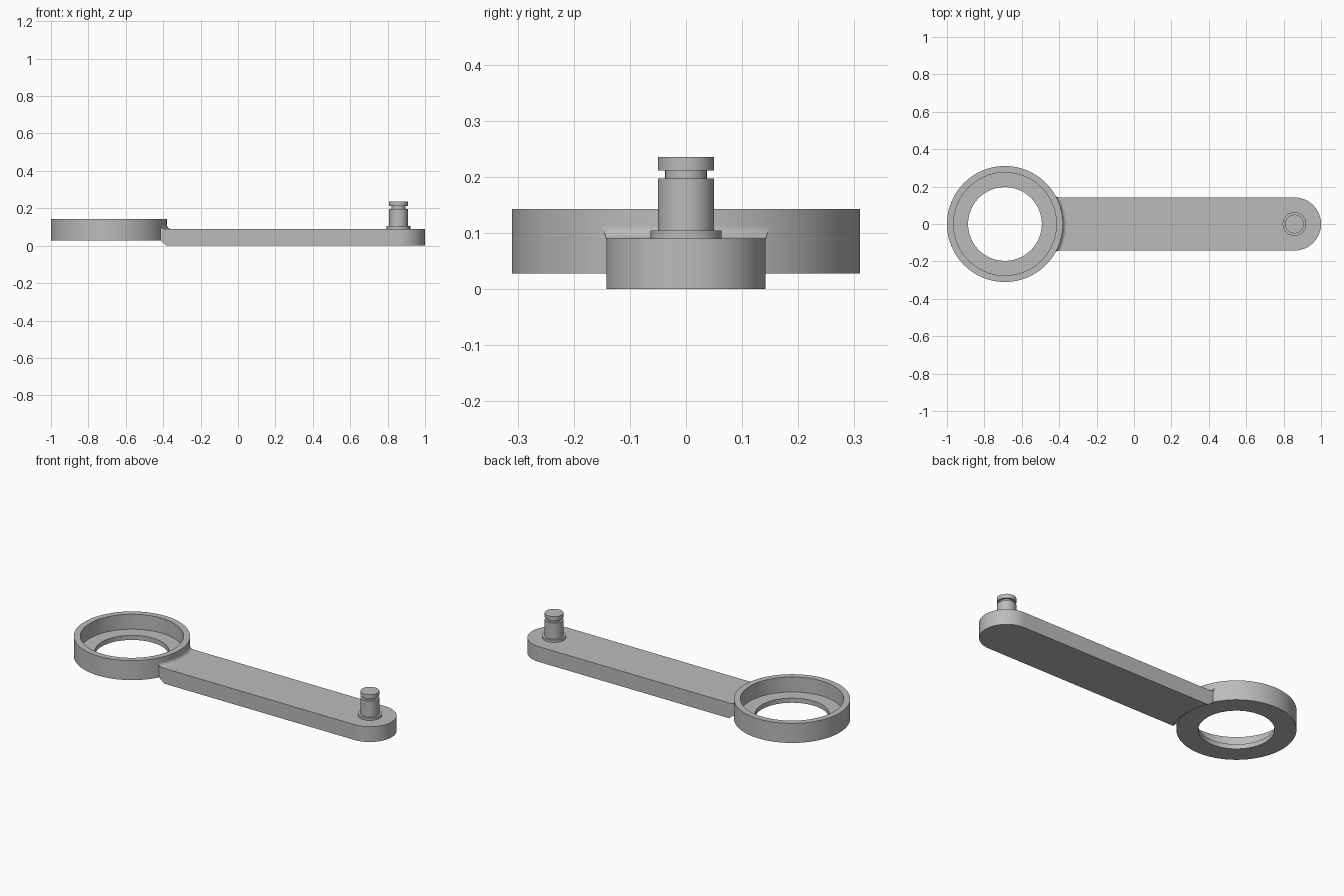
import bpy, bmesh
from math import sin, cos, asin, pi, radians

cube = bpy.data.objects.get("Cube")
if cube:
    bpy.data.objects.remove(cube, do_unlink=True)

GREY = (0.5, 0.5, 0.5, 1)
mat = bpy.data.materials.new("plain grey")
mat.use_nodes = True
mat.diffuse_color = GREY
mat.node_tree.nodes["Principled BSDF"].inputs["Base Color"].default_value = GREY

RING_X, RING_R = -0.69, 0.31
PIN_X, HALF_W, ARM_TOP = 0.858, 0.142, 0.09


def loft(name, loops, wrap_rows=False, wrap_cols=True, caps=False):
    """Skin a stack of equal-length point loops into a smooth-by-angle object."""
    bm = bmesh.new()
    rows = [[bm.verts.new(p) for p in loop] for loop in loops]
    n = len(rows[0])
    pairs = list(zip(rows, rows[1:])) + ([(rows[-1], rows[0])] if wrap_rows else [])
    for a, b in pairs:
        for i in range(n if wrap_cols else n - 1):
            j = (i + 1) % n
            bm.faces.new((a[i], a[j], b[j], b[i]))
    if caps:
        bm.faces.new(rows[0][::-1])
        bm.faces.new(rows[-1])
    if not wrap_cols:
        bm.faces.new([r[0] for r in rows])
        bm.faces.new([r[-1] for r in rows][::-1])
    bmesh.ops.recalc_face_normals(bm, faces=bm.faces)
    mesh = bpy.data.meshes.new(name)
    bm.to_mesh(mesh)
    bm.free()
    mesh.materials.append(mat)
    obj = bpy.data.objects.new(name, mesh)
    bpy.context.collection.objects.link(obj)
    bpy.ops.object.select_all(action="DESELECT")
    obj.select_set(True)
    bpy.context.view_layer.objects.active = obj
    bpy.ops.object.shade_smooth_by_angle(angle=radians(30))
    return obj


def circle(x, r, z, n):
    return [(x + r * cos(2 * pi * i / n), r * sin(2 * pi * i / n), z) for i in range(n)]


def ring_arc(r, half_width, z, n=24):
    """Arc about the ring centre, spanning +-half_width in y."""
    a = asin(half_width / r)
    angles = [a - 2 * a * i / n for i in range(n + 1)]
    return [(RING_X + r * cos(t), r * sin(t), z) for t in angles]


# Ring with a stepped bore
ring_profile = [(0.197, 0.028), (RING_R, 0.028), (RING_R, 0.143),
                (0.275, 0.143), (0.275, 0.055), (0.197, 0.055)]
loft("ring", [circle(RING_X, r, z, 128) for r, z in ring_profile], wrap_rows=True)

# Arm: rounded far end, near end hugging the ring with a sloped underside
tip_angles = [-pi / 2 + pi * i / 48 for i in range(49)]
arm_loops = []
for r, z in [(0.34, 0), (RING_R, 0.028), (0.3, 0.035), (0.3, ARM_TOP)]:
    tip = [(PIN_X + HALF_W * cos(t), HALF_W * sin(t), z) for t in tip_angles]
    arm_loops.append(ring_arc(r, HALF_W, z) + tip)
loft("arm", arm_loops, caps=True)

# Concave fillet between the arm top and the ring wall
F = 0.022
fillet = [ring_arc(0.3, HALF_W, ARM_TOP - 0.002), ring_arc(RING_R + F, HALF_W, ARM_TOP - 0.002)]
for i in range(9):
    t = pi / 2 * i / 8
    fillet.append(ring_arc(RING_R + F * (1 - sin(t)), HALF_W + 0.007 * (1 - cos(t)),
                           ARM_TOP + F * (1 - cos(t))))
fillet.append(ring_arc(0.3, HALF_W, ARM_TOP + F))
loft("fillet", fillet, wrap_rows=True, wrap_cols=False)

# Pin with a base collar and a retaining groove
pin_profile = [(0.063, 0.085), (0.063, 0.104), (0.05, 0.104), (0.05, 0.197),
               (0.037, 0.197), (0.037, 0.211), (0.05, 0.211), (0.05, 0.235)]
loft("pin", [circle(PIN_X, r, z, 64) for r, z in pin_profile], caps=True)
